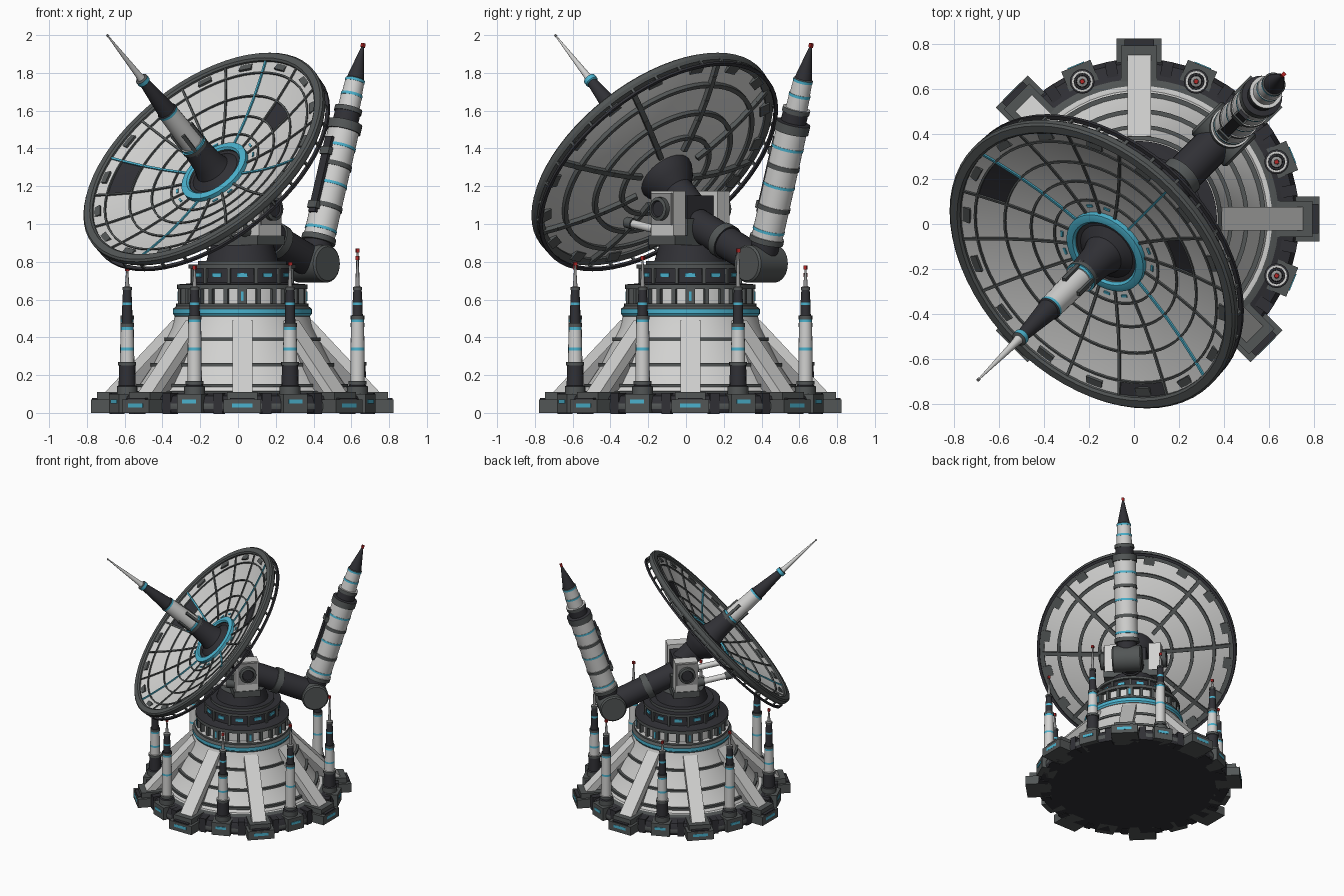
import bpy, bmesh, math
from mathutils import Matrix, Vector

if "Cube" in bpy.data.objects:
    bpy.data.objects.remove(bpy.data.objects["Cube"])

# ---------- colours ----------
COLORS = {"light_panel": (.64, .64, .63), "trim_grey": (.085, .093, .093), "charcoal": (.03, .03, .036),
          "teal": (.07, .45, .62), "red": (.45, .02, .02), "mid_grey": (.3, .3, .3)}
NAMES = list(COLORS)
MATS = []
for n, c in COLORS.items():
    m = bpy.data.materials.new(n)
    m.diffuse_color = (*c, 1)
    m.use_nodes = True
    m.node_tree.nodes["Principled BSDF"].inputs["Base Color"].default_value = m.diffuse_color
    MATS.append(m)
L, G, D, T, R, M = range(6)


def Tr(x, y, z): return Matrix.Translation((x, y, z))
def Rot(deg, axis): return Matrix.Rotation(math.radians(deg), 4, axis)


# ---------- helpers ----------
def finish(bm, name):
    bmesh.ops.remove_doubles(bm, verts=bm.verts, dist=1e-5)
    bmesh.ops.recalc_face_normals(bm, faces=bm.faces)
    me = bpy.data.meshes.new(name)
    bm.to_mesh(me)
    bm.free()
    for m in MATS:
        me.materials.append(m)
    ob = bpy.data.objects.new(name, me)
    bpy.context.collection.objects.link(ob)
    return ob


def lathe(name, prof, frame, n=32, closed=False, rule=None):
    """Revolve (radius, height, colour) points; each colour fills the band after its point."""
    bm = bmesh.new()
    rings = [[bm.verts.new(frame @ Vector((r * math.cos(2 * math.pi * i / n), r * math.sin(2 * math.pi * i / n), z)))
              for i in range(n)] if r > 0 else [bm.verts.new(frame @ Vector((0, 0, z)))] * n for r, z, _ in prof]
    for k in range(len(prof) if closed else len(prof) - 1):
        a, b = rings[k], rings[(k + 1) % len(prof)]
        for i in range(n):
            j = (i + 1) % n
            vs = list(dict.fromkeys((a[i], a[j], b[j], b[i])))
            if len(vs) > 2:
                f = bm.faces.new(vs)
                f.material_index = prof[k][2]
                if rule:
                    f.material_index = rule(k, (i + .5) * 360 / n, prof[k][2])
    return finish(bm, name)


def band(name, r0, r1, z0, z1, mat, frame, n=48):
    return lathe(name, [(r0, z0, mat), (r1, z0, mat), (r1, z1, mat), (r0, z1, mat)], frame, n, True)


def boxes(name, items):
    """items: (matrix, size, colour)"""
    bm = bmesh.new()
    for mtx, size, col in items:
        vs = bmesh.ops.create_cube(bm, size=1, matrix=mtx @ Matrix.Diagonal((*size, 1)))["verts"]
        for f in {f for v in vs for f in v.link_faces}:
            f.material_index = col
    bmesh.ops.recalc_face_normals(bm, faces=bm.faces)
    return finish(bm, name)


def beam(fr, p, q, w, h, col):
    """Bar from p to q in the xz plane of a frame."""
    dx, dz = q[0] - p[0], q[1] - p[1]
    mtx = fr @ Tr((p[0] + q[0]) / 2, 0, (p[1] + q[1]) / 2) @ Matrix.Rotation(math.atan2(dx, dz), 4, 'Y')
    return mtx, (h, w, math.hypot(dx, dz)), col


BASE = Tr(.023, .023, 0)
HEAD = BASE @ Rot(225, 'Z')                        # x points the way the dish looks
DISH = HEAD @ Tr(.301, 0, 1.36) @ Rot(48, 'Y')     # z is the dish axis
BOOM = HEAD @ Tr(-.53, 0, .79) @ Rot(-17.9, 'Y')   # z runs up the boom

# ---------- base and bell-shaped body ----------
lathe("base_disc", [(0, 0, D), (.7, 0, D), (.71, .02, G), (.71, .05, D), (.69, .09, D), (.62, .105, G),
                    (.59, .115, L), (.57, .115, L), (0, .115, L)], BASE, 64)
lathe("bell_body", [(.58, .1, L), (.53, .17, L), (.47, .26, L), (.415, .37, L), (.375, .45, L), (.355, .52, L),
                    (0, .52, L)], BASE, 64)
for z, r in ((.145, .55), (.255, .475), (.39, .405)):
    band("body_band", r - .03, r + .012, z - .009, z + .009, G, BASE, 64)

# ---------- buttresses with feet ----------
butt, feet = [], []
for k in range(8):
    f = BASE @ Rot(45 * k, 'Z')
    butt.append(beam(f, (.72, .08), (.35, .475), .105, .05, L))
    butt.append(beam(f, (.69, .06), (.36, .38), .06, .08, M))
    feet += [(f @ Tr(.71, 0, .035), (.18, .2, .07), G), (f @ Tr(.69, 0, .055), (.16, .16, .11), G),
             (f @ Tr(.775, 0, .04), (.04, .13, .075), D),
             (f @ Tr(.798, 0, .04), (.006, .11, .022), T)]
    g = BASE @ Rot(45 * k + 22.5, 'Z')
    feet += [(g @ Tr(.67, 0, .05), (.13, .14, .1), G), (g @ Tr(.735, 0, .06), (.008, .08, .02), T)]
    for s in (-12, 12):
        feet.append((g @ Rot(s, 'Z') @ Tr(.675, 0, .05), (.07, .05, .11), D))
boxes("buttresses", butt)
boxes("feet", feet)

# ---------- ring of slim towers ----------
for k, h in enumerate((.87, .78, .74, .78, .77, .78, .80, .83)):
    f = BASE @ Rot(45 * k + 22.5, 'Z') @ Tr(.66, 0, 0)
    lo, mid = (.27, .44) if k % 2 == 0 else (.17, .48)
    lathe("tower", [(0, .08, G), (.055, .08, G), (.055, .14, D), (.045, .145, D), (.043, lo - .02, G),
                    (.048, lo - .02, G), (.048, lo, L), (.038, lo, L), (.037, .33, T), (.037, .345, L),
                    (.034, mid, T), (.034, mid + .015, G), (.036, mid + .015, G), (.036, mid + .035, D),
                    (.028, mid + .035, D), (.026, .57, T), (.026, .585, D), (.022, .65, G), (.025, .65, G),
                    (.025, .665, M), (.012, .67, M), (.005, h - .02, M), (0, h - .02, M)], f, 16)
    boxes("tower_beacon", [(f @ Tr(0, 0, h - .01), (.018, .018, .02), R)])

# ---------- turntable drum ----------
lathe("collar", [(.3, .5, G), (.355, .5, G), (.36, .515, T), (.368, .525, T), (.368, .55, G), (.35, .565, G),
                 (.35, .58, L), (.315, .58, L), (.315, .655, G), (.345, .655, G), (.345, .68, D), (.28, .685, D),
                 (.27, .69, D), (.265, .765, G), (.285, .765, G), (.285, .785, D), (.235, .785, G),
                 (.235, .805, D), (.19, .805, D), (.165, .89, G), (.15, .89, G), (0, .89, G)], BASE, 64)
drum = []
for k in range(24):
    f = BASE @ Rot(15 * k, 'Z')
    drum.append((f @ Tr(.325, 0, .618), (.03, .022 if k % 3 else .05, .08), G))
    if k % 3 == 0:
        drum.append((f @ Tr(.342, 0, .618), (.005, .014, .05), T))
    if k % 2 == 0:
        drum.append((f @ Tr(.27, 0, .73), (.008, .055, .022), T))
    else:
        drum.append((f @ Tr(.272, 0, .725), (.02, .018, .09), G))
boxes("drum_details", drum)

# ---------- yoke, pivot and dish pistons ----------
yoke = [(HEAD @ Tr(0, 0, .95), (.2, .24, .16), G), (HEAD @ Tr(0, 0, 1.07), (.15, .2, .16), D)]
for s in (-1, 1):
    yoke += [(HEAD @ Tr(0, s * .165, 1.04), (.17, .09, .27), L), (HEAD @ Tr(0, s * .165, .915), (.2, .1, .05), G),
             (HEAD @ Tr(0, s * .212, 1.08), (.15, .012, .17), M)]
    lathe("pivot_cap", [(0, .2, G), (.062, .2, G), (.062, .245, G), (.045, .25, D), (.04, .24, D), (0, .24, D)],
          HEAD @ Tr(0, 0, 1.08) @ Rot(-90 * s, 'X'), 24)
    lathe("piston", [(0, 0, G), (.032, 0, G), (.032, .13, L), (.022, .13, L), (.022, .29, G), (.03, .29, G),
                     (.03, .34, G), (0, .34, G)], HEAD @ Tr(.02, s * .12, .95) @ Rot(80, 'Y'), 16)
boxes("yoke", yoke)

# ---------- dish bowl with a few dark panels ----------
def bowl(r): return -.15 + .14 * (r / .72) ** 2


RINGS = (.14, .19, .27, .38, .50, .63, .715)
DARK = {(4, 12), (3, 6), (5, 2)}
front = [(r, bowl(r), L) for r in RINGS]
back = [(r, bowl(r) - .016, L) for r in reversed(RINGS)]
lathe("dish_bowl", front + back, DISH, 64, True, lambda k, a, m: D if (k, int(a // 22.5)) in DARK else m)
lathe("dish_rim", [(.69, -.05, G), (.735, -.05, G), (.745, -.035, G), (.745, -.01, G), (.735, 0, G),
                   (.7, 0, G), (.69, -.01, G)], DISH, 64, True)
band("rim_rail", .722, .742, -.088, -.074, D, DISH, 64)
for r in RINGS[2:6]:
    z = bowl(r)
    band("front_ring", r - .005, r + .005, z - .005, z + .008, G, DISH, 64)
for r in (.27, .42, .58):
    z = bowl(r) - .016
    band("back_ring", r - .012, r + .012, z - .018, z + .006, G, DISH, 64)
ribs = []
for k in range(16):
    f = DISH @ Rot(22.5 * k, 'Z')
    for a, b in zip(RINGS[1:], RINGS[2:]):
        ribs.append(beam(f, (a, bowl(a)), (b, bowl(b)), .012, .016, T if k % 4 == 0 else G))
        if k % 2 == 0:
            ribs.append(beam(f, (a, bowl(a) - .025), (b, bowl(b) - .025), .028, .03, G))
    ribs.append((f @ Rot(11.25, 'Z') @ Tr(.68, 0, -.04), (.06, .08, .035), G))
    for s in (0, 11.25):
        ribs.append((f @ Rot(s, 'Z') @ Tr(.732, 0, -.06), (.012, .014, .04), G))
    if k % 4 in (1, 2):
        ribs.append((f @ Rot(11.25, 'Z') @ Tr(.235, 0, bowl(.235) + .003), (.012, .03, .006), T))
boxes("dish_ribs", ribs)
lathe("hub_ring", [(.155, -.15, T), (.2, -.145, T), (.2, -.115, T), (.185, -.11, T), (.165, -.11, T),
                   (.155, -.12, G)], DISH, 48, True)
lathe("dish_neck", [(0, -.13, D), (.155, -.13, D), (.15, -.18, D), (.125, -.23, D), (.085, -.28, D),
                    (.085, -.43, D), (0, -.43, D)], DISH, 32)

# ---------- feed spike ----------
lathe("feed_spike", [(.15, -.14, D), (.13, -.125, D), (.095, -.1, D), (.08, -.05, D), (.07, .07, G), (.074, .07, G),
                     (.074, .09, T), (.066, .09, T), (.066, .105, L), (.06, .105, L), (.054, .34, T), (.056, .34, T),
                     (.056, .355, D), (.05, .36, D), (.028, .58, T), (.035, .585, T), (.035, .61, G),
                     (.022, .615, L), (.018, .64, L), (.004, .945, M), (.007, .947, M), (.007, .957, M),
                     (0, .957, M)], DISH, 24)
boxes("feed_fins", [(DISH @ Rot(90 * k + 45, 'Z') @ Tr(.062, 0, .13), (.016, .02, .16), G) for k in range(4)])

# ---------- rear arm, elbow and boom ----------
lathe("rear_arm", [(0, 0, D), (.085, 0, D), (.085, .2, G), (.095, .2, G), (.095, .25, D), (.085, .25, D),
                   (.085, .52, D), (0, .52, D)], HEAD @ Tr(-.05, 0, 1.0) @ Rot(-113.6, 'Y'), 32)
lathe("elbow", [(0, -.11, G), (.09, -.11, G), (.1, -.1, G), (.1, .1, G), (.09, .11, G), (0, .11, G)],
      HEAD @ Tr(-.53, 0, .79) @ Rot(90, 'X'), 32)
lathe("boom", [(0, .03, D), (.075, .03, D), (.075, .12, G), (.092, .12, G), (.092, .15, L), (.083, .15, L),
               (.083, .18, T), (.086, .18, T), (.086, .195, L), (.083, .195, L), (.083, .3, G), (.088, .3, G),
               (.088, .325, L), (.083, .325, L), (.083, .43, T), (.086, .43, T), (.086, .445, L), (.083, .445, L),
               (.083, .53, G), (.088, .53, G), (.088, .555, L), (.083, .555, L), (.083, .64, T), (.086, .64, T),
               (.086, .655, L), (.083, .655, L), (.083, .735, G), (.092, .735, G), (.092, .785, D), (.068, .79, D),
               (.068, .84, G), (.074, .84, G), (.074, .865, L), (.058, .865, L), (.056, .93, T), (.058, .93, T),
               (.058, .945, L), (.054, .945, L), (.051, 1.01, T), (.053, 1.01, T), (.053, 1.025, G),
               (.046, 1.03, D), (.04, 1.06, D), (.006, 1.21, D), (0, 1.21, D)], BOOM, 32)
boxes("boom_details", [(BOOM @ Tr(.085, 0, .47), (.025, .05, .42), D), (BOOM @ Tr(.09, 0, .3), (.03, .065, .04), G),
                       (BOOM @ Tr(.09, 0, .6), (.03, .065, .04), G), (BOOM @ Tr(0, 0, 1.215), (.018, .018, .022), R)])

# ---------- smooth round parts, keep edges sharp ----------
for ob in bpy.context.collection.objects:
    ob.select_set(True)
    bpy.context.view_layer.objects.active = ob
bpy.ops.object.shade_smooth_by_angle(angle=math.radians(30))
